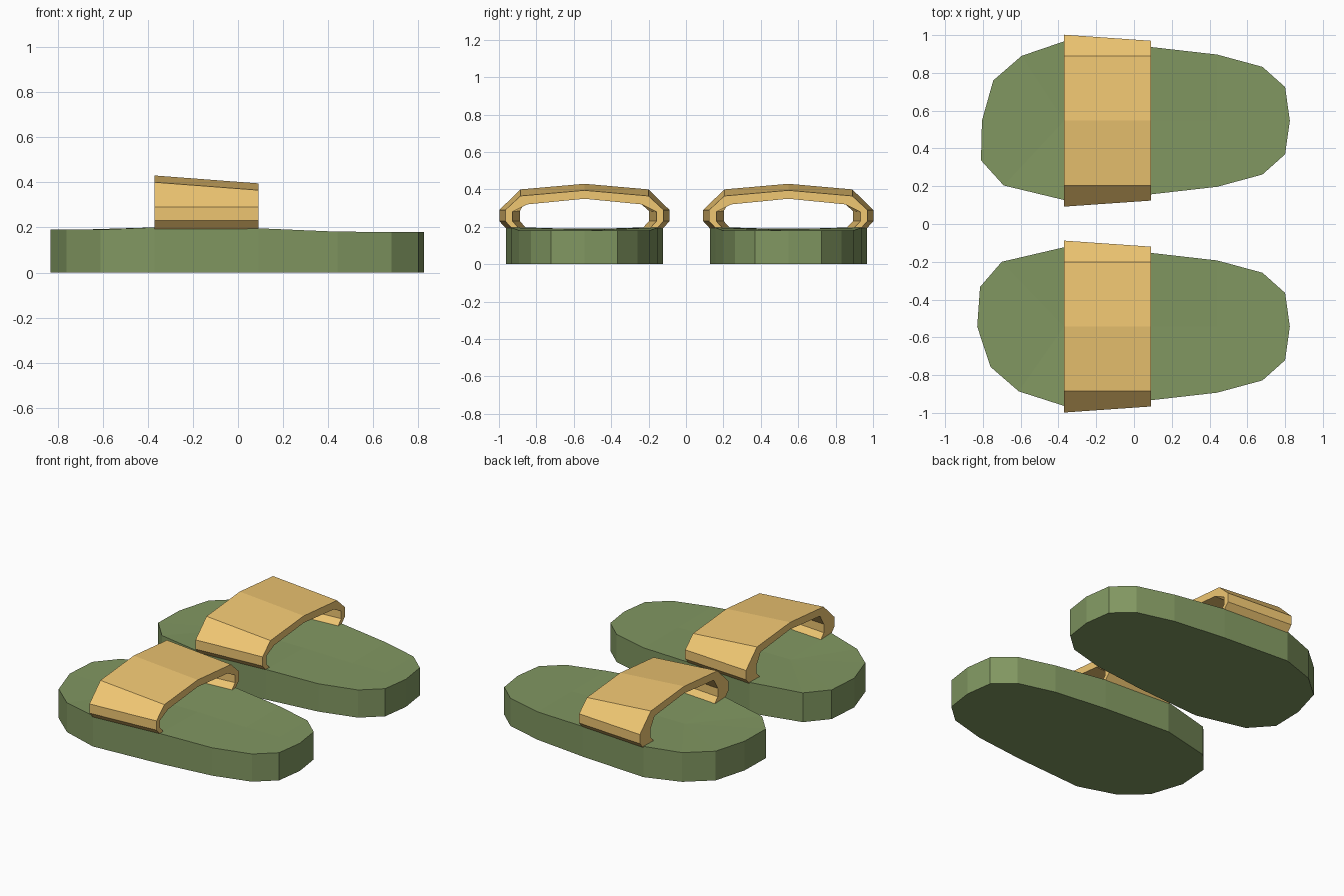
import bpy
import bmesh

if "Cube" in bpy.data.objects:
    bpy.data.objects.remove(bpy.data.objects["Cube"])


def material(name, color):
    mat = bpy.data.materials.new(name)
    mat.diffuse_color = (*color, 1)
    mat.use_nodes = True
    mat.node_tree.nodes["Principled BSDF"].inputs["Base Color"].default_value = mat.diffuse_color
    return mat


def finish(bm, name, mat):
    bmesh.ops.recalc_face_normals(bm, faces=bm.faces[:])
    mesh = bpy.data.meshes.new(name)
    bm.to_mesh(mesh)
    bm.free()
    mesh.materials.append(mat)
    obj = bpy.data.objects.new(name, mesh)
    bpy.context.collection.objects.link(obj)


# Sole stations behind the toe: x, half width, edge height, centre height
STATIONS = [(-0.37, 0.42, 0.20, 0.187), (0.09, 0.39, 0.196, 0.187),
            (0.44, 0.35, 0.181, 0.180), (0.68, 0.285, 0.18, 0.18),
            (0.80, 0.178, 0.18, 0.18)]
# Toe points run from the inner side to the outer side
TOE_V = [-0.343, -0.21, 0.0, 0.213, 0.343]


def make_sole(name, cy, side, toe_x, mat):
    bm = bmesh.new()

    def vert(x, v, z):
        return bm.verts.new((x, cy + side * v, z))

    inner = [vert(x, -w, z) for x, w, z, c in STATIONS]
    outer = [vert(x, w, z) for x, w, z, c in STATIONS]
    centre = [vert(x, 0, c) for x, w, z, c in STATIONS]
    toe = [vert(x, v, 0.19) for x, v in zip(toe_x, TOE_V)]
    heel = vert(0.825, 0, 0.18)

    # Slightly dished foot bed
    for i in range(len(STATIONS) - 1):
        bm.faces.new((inner[i], inner[i + 1], centre[i + 1], centre[i]))
        bm.faces.new((centre[i], centre[i + 1], outer[i + 1], outer[i]))
    fan = [inner[0], *toe, outer[0]]
    for a, b in zip(fan, fan[1:]):
        bm.faces.new((a, centre[0], b))
    bm.faces.new((inner[-1], heel, centre[-1]))
    bm.faces.new((centre[-1], heel, outer[-1]))

    # Vertical walls and flat underside
    rim = inner[::-1] + toe + outer + [heel]
    base = [bm.verts.new((p.co.x, p.co.y, 0)) for p in rim]
    for i in range(len(rim)):
        j = (i + 1) % len(rim)
        bm.faces.new((rim[i], rim[j], base[j], base[i]))
    bm.faces.new(base)
    finish(bm, name, mat)


# Half cross-sections of the strap, foot to crown: half width, height
FRONT_OUT = [(0.42, 0.192), (0.455, 0.23), (0.455, 0.29), (0.342, 0.40), (0, 0.43)]
FRONT_IN = [(0.31, 0.192), (0.345, 0.23), (0.345, 0.285), (0.305, 0.353), (0, 0.385)]
BACK_OUT = [(0.388, 0.192), (0.423, 0.23), (0.423, 0.29), (0.342, 0.365), (0, 0.395)]
BACK_IN = [(0.35, 0.192), (0.385, 0.23), (0.385, 0.28), (0.305, 0.32), (0, 0.35)]


def make_strap(name, cy, mat):
    bm = bmesh.new()

    def arch(x, half):
        full = [(-v, z) for v, z in half] + half[-2::-1]
        return [bm.verts.new((x, cy + v, z)) for v, z in full]

    # Closed loop of four arches joined along the strap
    rows = [arch(-0.37, FRONT_OUT), arch(0.09, BACK_OUT),
            arch(0.09, BACK_IN), arch(-0.37, FRONT_IN)]
    for k in range(4):
        a, b = rows[k], rows[(k + 1) % 4]
        for i in range(len(a) - 1):
            bm.faces.new((a[i], a[i + 1], b[i + 1], b[i]))
    for end in (0, -1):
        bm.faces.new([row[end] for row in rows])
    finish(bm, name, mat)


green = material("green_sole", (0.22, 0.31, 0.12))
tan = material("tan_strap", (0.87, 0.57, 0.17))

# Left and right slipper with slightly different toe outlines
for label, cy, side, toe_x in (
        ("right", -0.543, -1, (-0.70, -0.815, -0.83, -0.76, -0.61)),
        ("left", 0.547, 1, (-0.69, -0.81, -0.805, -0.745, -0.595))):
    make_sole(label + "_sole", cy, side, toe_x, green)
    make_strap(label + "_strap", cy, tan)
